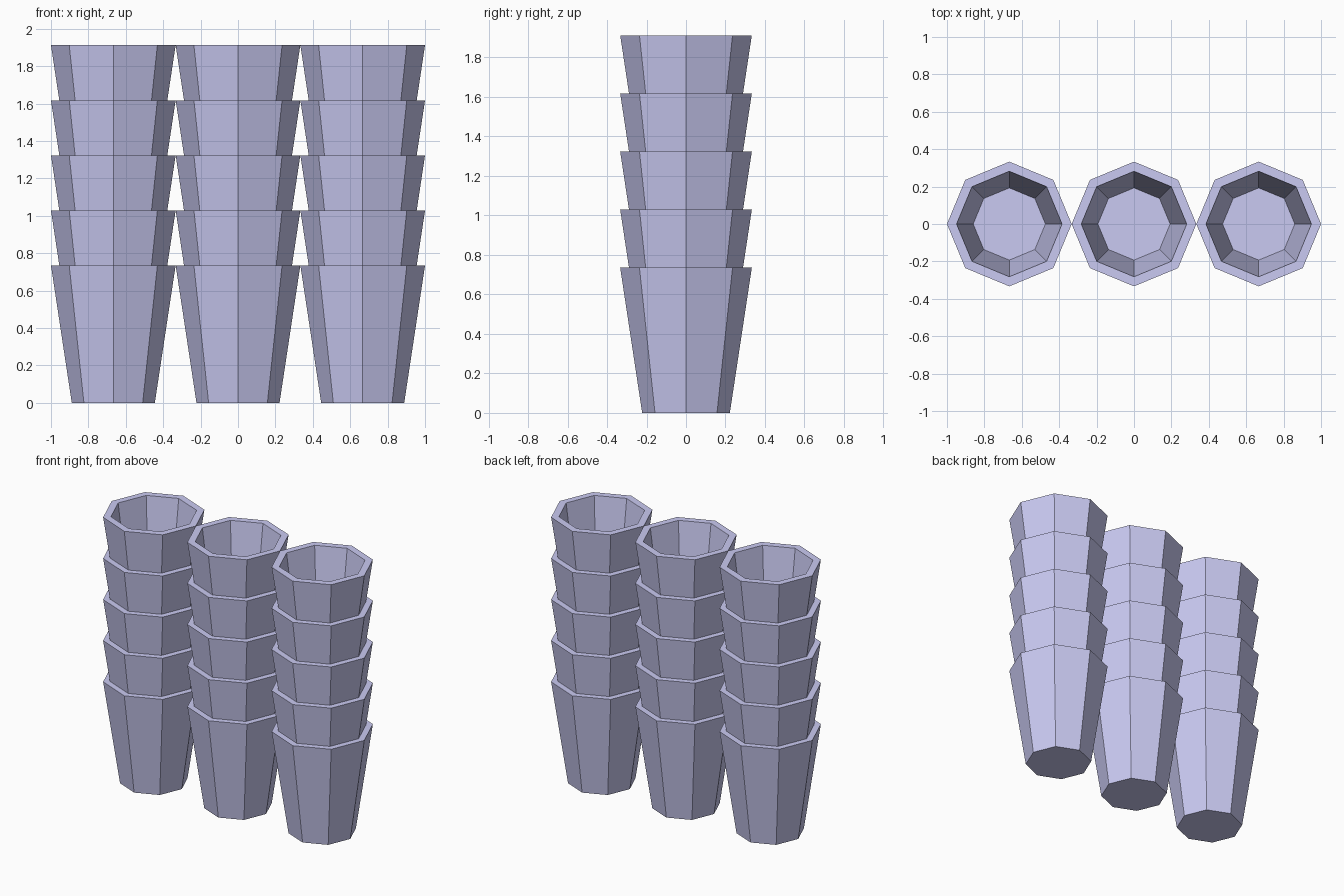
import bpy, bmesh
from math import cos, sin, pi

if "Cube" in bpy.data.objects:
    bpy.data.objects.remove(bpy.data.objects["Cube"])

SIDES = 8
HEIGHT = 0.735
STEP = 0.2943
COLUMN_GAP = 0.6667
# (radius, z) from the base, up the outside, over the rim, down to the inner floor
PROFILE = [(0.222, 0), (0.3333, HEIGHT), (0.282, HEIGHT), (0.193, 0.07)]

mat = bpy.data.materials.new("lilac_plastic")
mat.diffuse_color = (0.59, 0.59, 0.89, 1)
mat.use_nodes = True
mat.node_tree.nodes["Principled BSDF"].inputs["Base Color"].default_value = mat.diffuse_color


def cup_mesh():
    bm = bmesh.new()
    rings = [[bm.verts.new((r * cos(2 * pi * i / SIDES), r * sin(2 * pi * i / SIDES), z))
              for i in range(SIDES)] for r, z in PROFILE]
    # walls and rim
    for a, b in zip(rings, rings[1:]):
        for i in range(SIDES):
            j = (i + 1) % SIDES
            bm.faces.new((a[i], a[j], b[j], b[i]))
    # base underside and inner floor
    bm.faces.new(rings[0][::-1])
    bm.faces.new(rings[-1])
    bmesh.ops.recalc_face_normals(bm, faces=bm.faces[:])
    me = bpy.data.meshes.new("cup")
    bm.to_mesh(me)
    bm.free()
    me.materials.append(mat)
    return me


# three columns of five nested cups
cup = cup_mesh()
for col in range(3):
    for level in range(5):
        ob = bpy.data.objects.new(f"cup_column{col + 1}_level{level + 1}", cup)
        ob.location = ((col - 1) * COLUMN_GAP, 0, level * STEP)
        bpy.context.collection.objects.link(ob)
